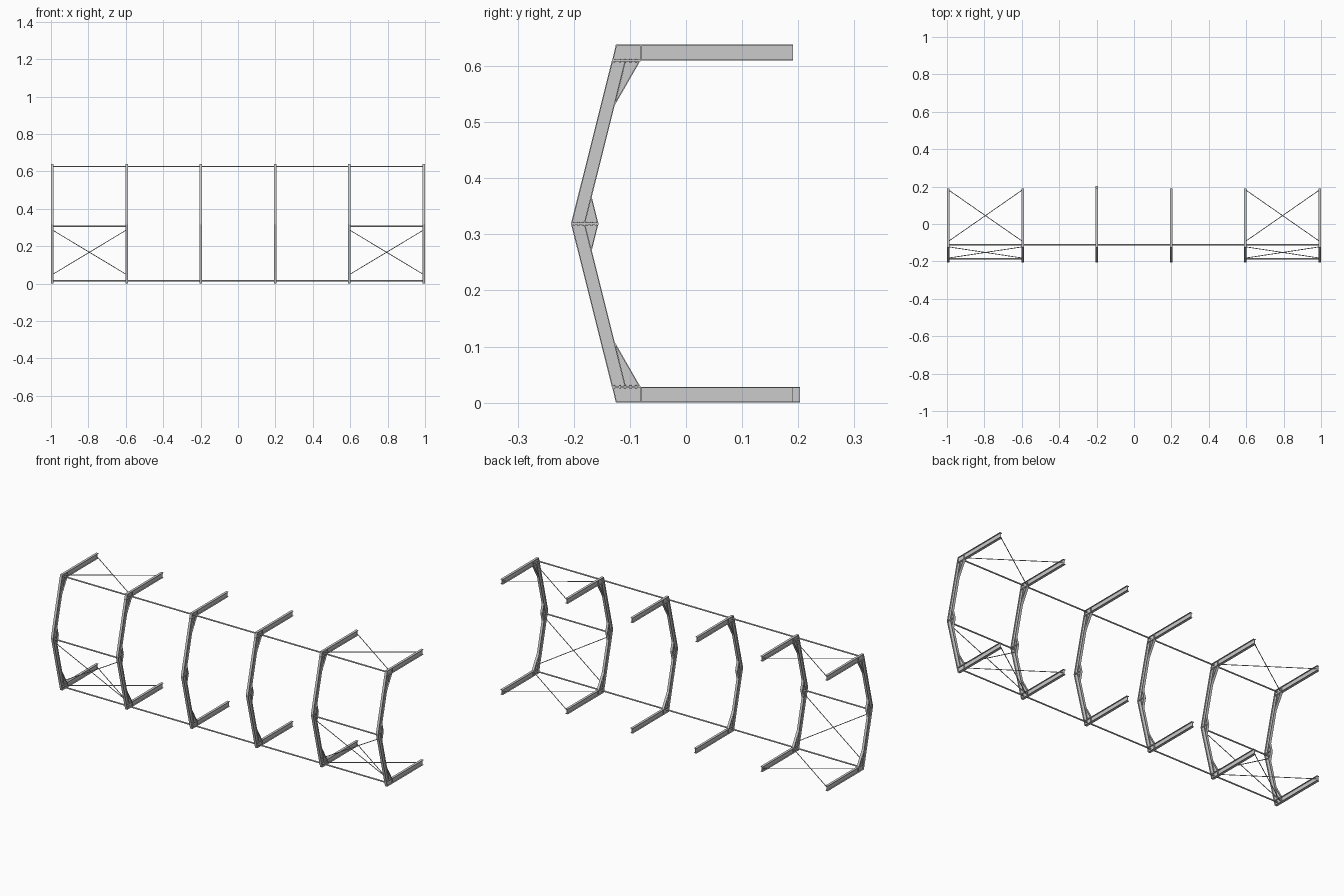
import bpy, bmesh, math
from mathutils import Vector, Matrix

if "Cube" in bpy.data.objects:
    bpy.data.objects.remove(bpy.data.objects["Cube"])

H = 0.638            # total height
MID = H / 2
FW = 0.014           # flange width
WEB = 0.002          # web thickness
FT = 0.002           # flange thickness
XS = [-0.993 + i * 1.986 / 5 for i in range(6)]


def prism(bm, pts, width):
    """Extrude a (y, z) outline along x, centred on x = 0."""
    a = [bm.verts.new((-width / 2, y, z)) for y, z in pts]
    b = [bm.verts.new((width / 2, y, z)) for y, z in pts]
    n = len(pts)
    bm.faces.new(a)
    bm.faces.new(b[::-1])
    for i in range(n):
        bm.faces.new((a[i], b[i], b[(i + 1) % n], a[(i + 1) % n]))


def flange(bm, p, q, inside):
    """Flat strip along p-q, its thickness towards the inside point."""
    p, q, c = Vector(p), Vector(q), Vector(inside)
    d = (q - p).normalized()
    n = Vector((-d.y, d.x))
    if n.dot(c - p) < 0:
        n = -n
    n *= FT
    prism(bm, [p, q, q + n, p + n], FW)


def bolts(bm, y0, y1, count, z):
    for i in range(count):
        y = y0 + (y1 - y0) * i / (count - 1)
        for x in (-0.004, 0.004):
            bmesh.ops.create_cone(bm, cap_ends=True, segments=6, radius1=0.0016,
                                  radius2=0.0016, depth=0.007,
                                  matrix=Matrix.Translation((x, y, z)))


def make_mesh(name, build, flip=False):
    bm = bmesh.new()
    build(bm)
    if flip:
        for v in bm.verts:
            v.co.z = H - v.co.z
    bmesh.ops.recalc_face_normals(bm, faces=bm.faces)
    me = bpy.data.meshes.new(name)
    bm.to_mesh(me)
    bm.free()
    return me


def place(name, me, x):
    ob = bpy.data.objects.new(name, me)
    ob.location.x = x
    bpy.context.collection.objects.link(ob)


# I-section column with slanted cap and stiffener
def column(foot):
    def build(bm):
        a, b, c, d = (-0.125, H), (foot, H), (foot, 0.610), (-0.1315, 0.610)
        mid = (0, 0.624)
        prism(bm, [a, b, c, d], WEB)
        flange(bm, a, b, mid)
        flange(bm, c, d, mid)
        flange(bm, d, a, mid)
        flange(bm, (-0.081, 0.61), (-0.081, H), mid)
    return build


# I-section rafter
def rafter(bm):
    a, b, c, d = (-0.132, 0.61), (-0.107, 0.61), (-0.180, MID), (-0.205, MID)
    mid = (-0.156, 0.4645)
    prism(bm, [a, b, c, d], WEB)
    flange(bm, a, d, mid)
    flange(bm, b, c, mid)


# Tapered haunches at eaves and ridge
def haunches(bm):
    for tri in ([(-0.081, 0.61), (-0.127, 0.53), (-0.107, 0.61)],
                [(-0.156, MID), (-0.168, 0.367), (-0.180, MID)]):
        prism(bm, tri, WEB)
        flange(bm, tri[0], tri[1], tri[2])


# Bolted end plates
def eaves_plate(bm):
    prism(bm, [(-0.132, 0.608), (-0.081, 0.608), (-0.081, 0.611), (-0.132, 0.611)], FW)
    bolts(bm, -0.128, -0.089, 5, 0.6095)


def ridge_plate(bm):
    prism(bm, [(-0.205, MID - 0.002), (-0.156, MID - 0.002),
               (-0.156, MID + 0.002), (-0.205, MID + 0.002)], FW)
    bolts(bm, -0.199, -0.161, 6, MID)


ridge = make_mesh("ridge_plate", ridge_plate)
for flip, side in ((False, "upper"), (True, "lower")):
    meshes = [(n, make_mesh(n, f, flip)) for n, f in (
        (side + "_column", column(0.191)), (side + "_rafter", rafter),
        (side + "_haunches", haunches), (side + "_eaves_plate", eaves_plate))]
    for i, x in enumerate(XS):
        for n, me in meshes:
            if flip and i == 2 and n.endswith("column"):
                me = make_mesh("long_column", column(0.203), True)  # one longer leg
            place(n, me, x)
for x in XS:
    place("ridge_plate", ridge, x)


# Round struts and tie rods
def rod(name, p, q, r, seg=8):
    p, q = Vector(p), Vector(q)
    d = q - p
    m = Matrix.Translation((p + q) / 2) @ d.to_track_quat('Z', 'Y').to_matrix().to_4x4()
    me = make_mesh(name, lambda bm: bmesh.ops.create_cone(
        bm, cap_ends=True, segments=seg, radius1=r, radius2=r, depth=d.length, matrix=m))
    for f in me.polygons:
        f.use_smooth = len(f.vertices) == 4
    place(name, me, 0)


def cross(name, x0, x1, a, b):
    rod(name, (x0, *a), (x1, *b), 0.002)
    rod(name, (x0, *b), (x1, *a), 0.002)


for z in (0.015, H - 0.012):
    rod("eaves_strut", (XS[0], -0.112, z), (XS[-1], -0.112, z), 0.0038, 12)

# Bracing in the two end bays
for x0, x1 in ((XS[0], XS[1]), (XS[4], XS[5])):
    rod("roof_strut", (x0, -0.186, 0.306), (x1, -0.186, 0.306), 0.0038, 12)
    cross("roof_brace", x0, x1, (-0.122, 0.048), (-0.182, 0.287))
    for z in (0.014, H - 0.014):
        cross("wall_brace", x0, x1, (-0.093, z), (0.183, z))
